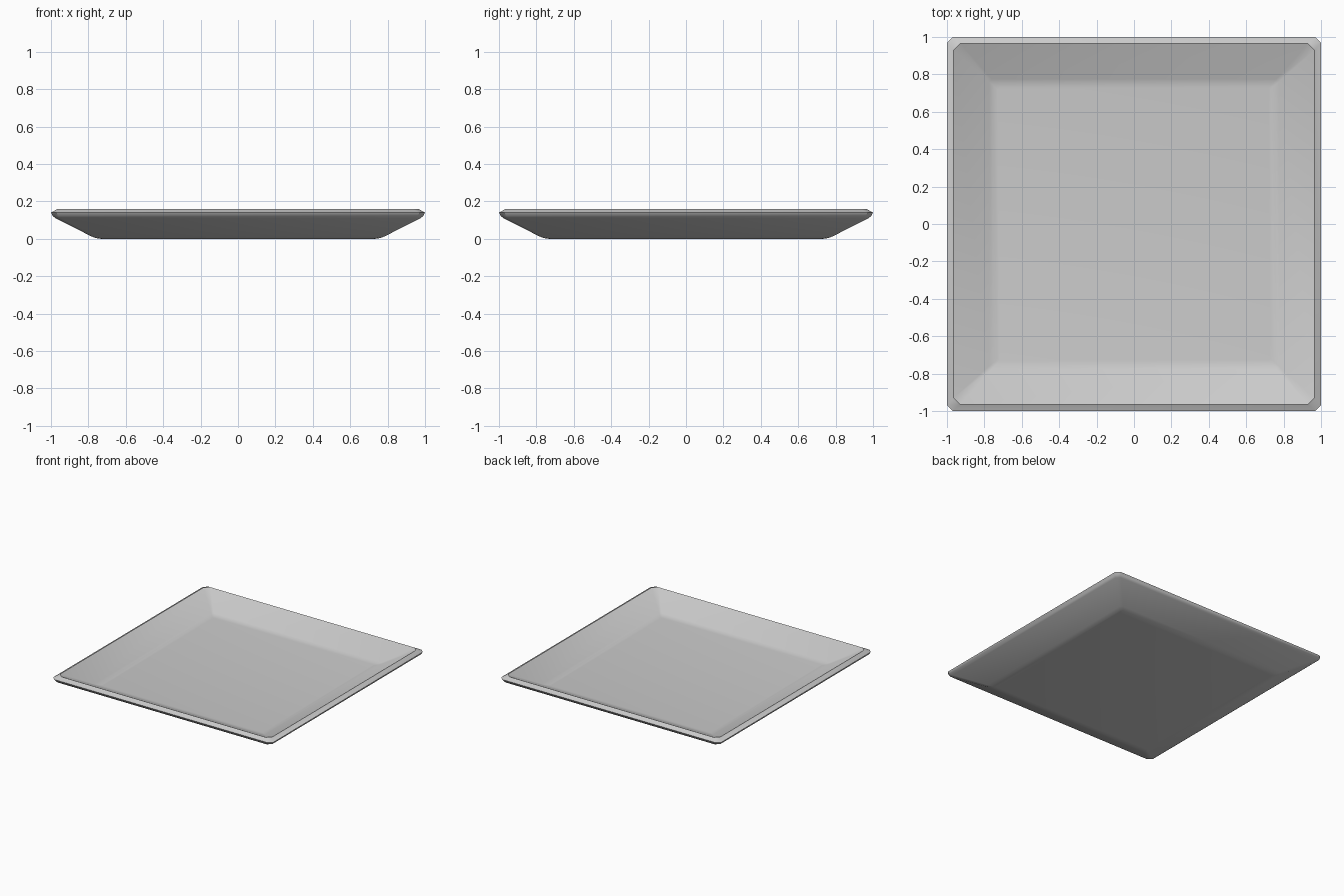
import bpy, bmesh, math

cube = bpy.data.objects.get("Cube")
if cube:
    bpy.data.objects.remove(cube, do_unlink=True)

# Plain grey ceramic
grey = bpy.data.materials.new("light_grey")
grey.use_nodes = True
colour = (0.6, 0.6, 0.6, 1)
grey.diffuse_color = colour
grey.node_tree.nodes["Principled BSDF"].inputs["Base Color"].default_value = colour

# Wall section from the underside, round the rim, to the inner floor:
# half width, height, corner cut
SECTION = [
    (0.73, 0.0, 0.015), (0.76, 0.004, 0.015), (0.785, 0.014, 0.02),
    (0.975, 0.11, 0.03), (0.99, 0.122, 0.03), (1.0, 0.14, 0.03),
    (0.965, 0.16, 0.035),
    (0.775, 0.063, 0.015), (0.755, 0.056, 0.012), (0.73, 0.053, 0.01),
]


def square_ring(bm, half, z, cut):
    """Square loop of vertices with cut corners."""
    ring = []
    for i in range(4):
        c, s = round(math.cos(i * math.pi / 2)), round(math.sin(i * math.pi / 2))
        for x, y in ((half, half - cut), (half - cut, half)):
            ring.append(bm.verts.new((x * c - y * s, x * s + y * c, z)))
    return ring


# Square plate
bm = bmesh.new()
rings = [square_ring(bm, *point) for point in SECTION]
for low, high in zip(rings, rings[1:]):
    for i in range(8):
        j = (i + 1) % 8
        bm.faces.new((low[i], low[j], high[j], high[i]))
bm.faces.new(rings[0][::-1])
bm.faces.new(rings[-1])
bmesh.ops.recalc_face_normals(bm, faces=bm.faces)

mesh = bpy.data.meshes.new("square_plate")
bm.to_mesh(mesh)
bm.free()
mesh.materials.append(grey)
plate = bpy.data.objects.new("square_plate", mesh)
bpy.context.collection.objects.link(plate)

# Soft floor and wall bends, crisp rim
bpy.ops.object.select_all(action="DESELECT")
plate.select_set(True)
bpy.context.view_layer.objects.active = plate
bpy.ops.object.shade_smooth_by_angle(angle=math.radians(35))
